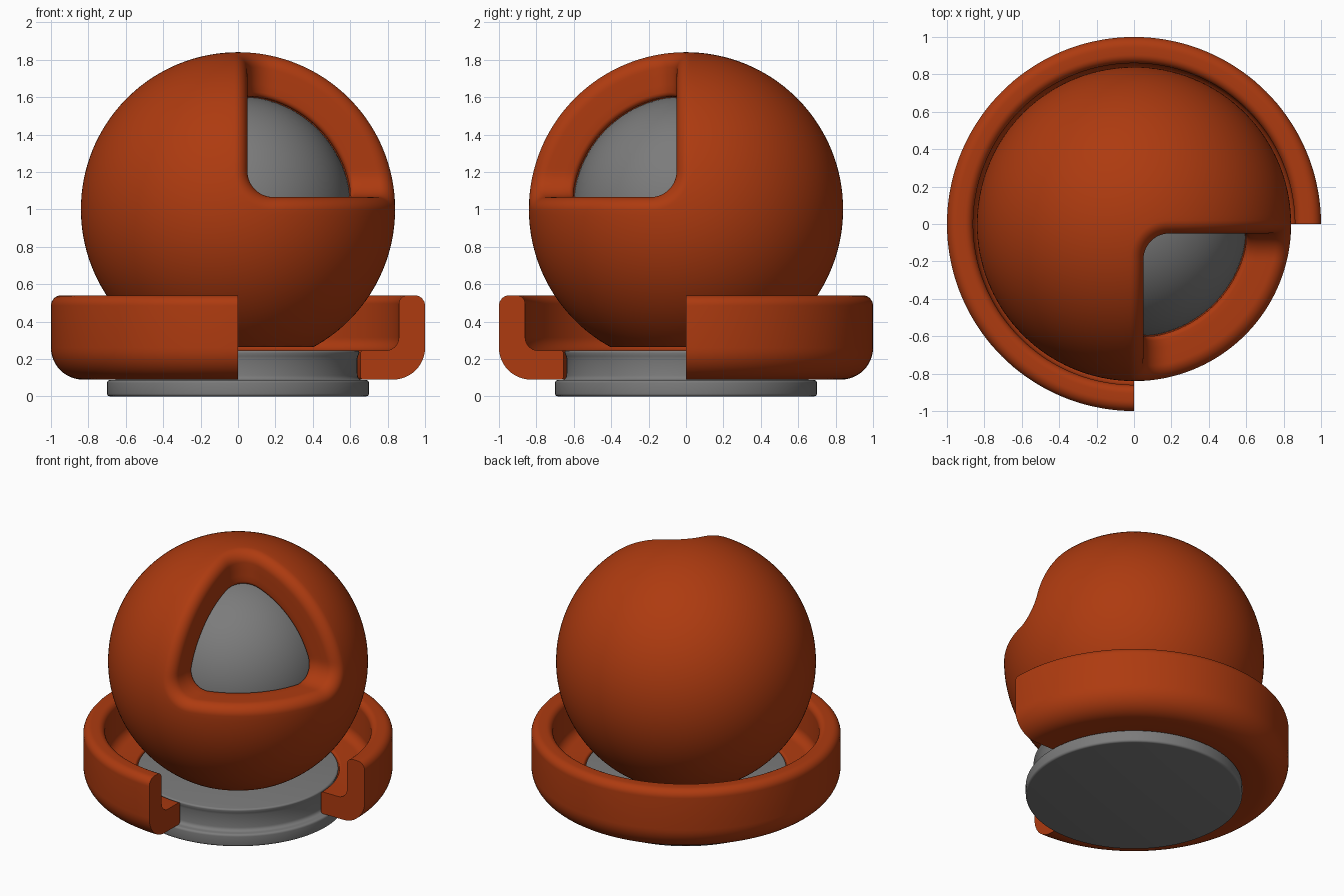
import bpy, bmesh, math
from mathutils import Vector

if "Cube" in bpy.data.objects:
    bpy.data.objects.remove(bpy.data.objects["Cube"])

def material(name, rgb):
    m = bpy.data.materials.new(name)
    m.diffuse_color = (*rgb, 1)
    m.use_nodes = True
    m.node_tree.nodes["Principled BSDF"].inputs["Base Color"].default_value = m.diffuse_color
    return m

ORANGE = material("burnt_orange", (0.42, 0.043, 0.005))
GREY = material("mid_grey", (0.2, 0.2, 0.2))

def finish(bm, name, mat, angle=35):
    bmesh.ops.remove_doubles(bm, verts=bm.verts, dist=1e-5)
    bmesh.ops.recalc_face_normals(bm, faces=bm.faces)
    me = bpy.data.meshes.new(name)
    bm.to_mesh(me)
    bm.free()
    me.materials.append(mat)
    ob = bpy.data.objects.new(name, me)
    bpy.context.collection.objects.link(ob)
    bpy.ops.object.select_all(action='DESELECT')
    ob.select_set(True)
    bpy.context.view_layer.objects.active = ob
    bpy.ops.object.shade_smooth_by_angle(angle=math.radians(angle))
    return ob

def arc(cx, cz, r, a0, a1, n=8):
    return [(cx + r * math.cos(math.radians(a0 + (a1 - a0) * i / n)),
             cz + r * math.sin(math.radians(a0 + (a1 - a0) * i / n))) for i in range(n + 1)]

def revolve(profile, name, mat, start=0, sweep=360, steps=128, closed=False):
    bm = bmesh.new()
    rows = []
    for i in range(steps + 1):
        a = math.radians(start + sweep * i / steps)
        rows.append([bm.verts.new((r * math.cos(a), r * math.sin(a), z)) for r, z in profile])
    n = len(profile)
    for p, q in zip(rows, rows[1:]):
        for j in range(n if closed else n - 1):
            k = (j + 1) % n
            bm.faces.new((p[j], q[j], q[k], p[k]))
    if closed:  # cut ends
        bm.faces.new(rows[0])
        bm.faces.new(rows[-1])
    return finish(bm, name, mat)

# Grey foot: disc with a grooved neck
foot = ([(0, 0)] + arc(0.685, 0.015, 0.015, -90, 0, 4) + arc(0.685, 0.072, 0.015, 0, 90, 4)
        + arc(0.665, 0.112, 0.025, 270, 180, 5) + [(0.638, 0.14), (0.638, 0.2), (0.642, 0.215)]
        + arc(0.637, 0.233, 0.012, 0, 90, 4) + [(0, 0.245)])
revolve(foot, "foot", GREY)

# Orange tray: three-quarter ring with an L-shaped section
tray = (arc(0.83, 0.26, 0.17, -90, 0, 12) + arc(0.945, 0.485, 0.055, 0, 90)
        + arc(0.905, 0.495, 0.045, 90, 180) + arc(0.79, 0.315, 0.07, 0, -90)
        + arc(0.67, 0.23, 0.015, 90, 180, 4) + arc(0.67, 0.105, 0.015, 180, 270, 4))
revolve(tray, "tray", ORANGE, 0, 270, 108, closed=True)

# Grey core ball
bm = bmesh.new()
bmesh.ops.create_uvsphere(bm, u_segments=96, v_segments=48, radius=0.605)
bmesh.ops.translate(bm, verts=bm.verts, vec=(0, 0, 1))
finish(bm, "core_ball", GREY)

# Orange shell: polar grid around the middle of the octant window
RADIUS, CORNER, LIP = 0.84, 0.14, 0.07
AXIS = Vector((1, -1, 1)).normalized()
U = Vector((1, 1, 0)).normalized()
V = AXIS.cross(U)

def direction(theta, phi):
    return AXIS * math.cos(theta) + (U * math.cos(phi) + V * math.sin(phi)) * math.sin(theta)

def window_distance(p):
    q = [max(CORNER - d, 0) for d in (p.x - 0.05, -p.y - 0.05, p.z - 0.065)]
    return math.hypot(*q) - CORNER

def find_theta(r, offset, phi):
    lo, hi = 0.0, 2.0
    for _ in range(28):
        mid = (lo + hi) / 2
        if window_distance(direction(mid, phi) * r) < offset:
            lo = mid
        else:
            hi = mid
    return lo

# rim section as (radius, offset from window wall): inner edge, wall, rounded lip
rim = [(0.59, 0.04)]
rim += [(0.64 - 0.03 * math.cos(a), 0.03 * (1 - math.sin(a))) for a in [i * math.pi / 8 for i in range(5)]]
rim += [(0.68, 0), (0.725, 0)]
rim += [(RADIUS - LIP + LIP * math.sin(a), LIP * (1 - math.cos(a))) for a in [i * math.pi / 20 for i in range(11)]]

N, M = 192, 64
center = Vector((0, 0, 1))
bm = bmesh.new()
pole = bm.verts.new(center - AXIS * RADIUS)
columns = []
for i in range(N):
    phi = 2 * math.pi * i / N
    col = []
    for r, off in rim:
        t = find_theta(r, off, phi)
        col.append(bm.verts.new(center + direction(t, phi) * r))
    for j in range(1, M):
        col.append(bm.verts.new(center + direction(t + (math.pi - t) * j / M, phi) * RADIUS))
    columns.append(col)
for i in range(N):
    p, q = columns[i], columns[(i + 1) % N]
    for j in range(len(p) - 1):
        bm.faces.new((p[j], p[j + 1], q[j + 1], q[j]))
    bm.faces.new((p[-1], pole, q[-1]))

# flat underside
cut = bmesh.ops.bisect_plane(bm, geom=bm.verts[:] + bm.edges[:] + bm.faces[:], dist=1e-5,
                             plane_co=(0, 0, 0.265), plane_no=(0, 0, -1), clear_outer=True)
bmesh.ops.holes_fill(bm, edges=[e for e in cut["geom_cut"] if isinstance(e, bmesh.types.BMEdge)], sides=0)
finish(bm, "outer_shell", ORANGE)
